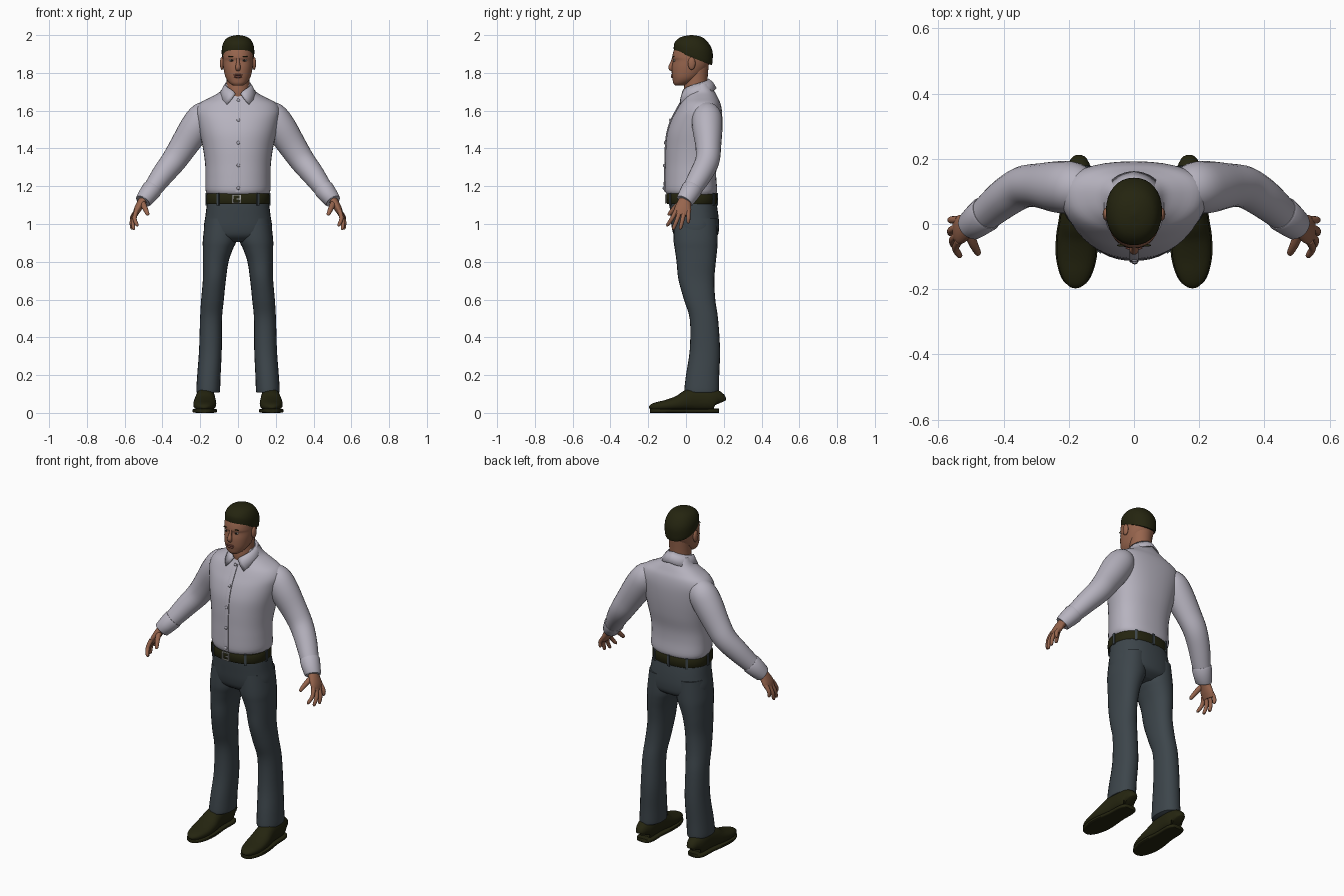
import bpy, bmesh, math
from mathutils import Vector, Matrix
from mathutils.bvhtree import BVHTree

cube = bpy.data.objects.get("Cube")
if cube:
    bpy.data.objects.remove(cube, do_unlink=True)


def material(name, r, g, b):
    m = bpy.data.materials.new(name)
    m.use_nodes = True
    m.diffuse_color = (r, g, b, 1)
    m.node_tree.nodes["Principled BSDF"].inputs["Base Color"].default_value = (r, g, b, 1)
    return m


SKIN = material("brown skin", .31, .13, .075)
OLIVE = material("dark olive", .018, .018, .005)
SHIRT = material("pale lilac grey", .47, .45, .52)
CLOTH = material("slate trousers", .046, .06, .07)
LIPS = material("lips", .2, .07, .05)
WHITE = material("eye white", .5, .47, .43)
DARK = material("iris", .02, .015, .01)
METAL = material("buckle metal", .4, .4, .38)
made = []


def add(name, bm, mat, mirror=False):
    bmesh.ops.recalc_face_normals(bm, faces=bm.faces)
    mesh = bpy.data.meshes.new(name)
    bm.to_mesh(mesh)
    bm.free()
    mesh.materials.append(mat)
    obj = bpy.data.objects.new(name, mesh)
    bpy.context.collection.objects.link(obj)
    if mirror:
        obj.modifiers.new("Mirror", "MIRROR")
    made.append(obj)
    return obj


def refine(rows, n):
    """Catmull-Rom interpolation between the rows."""
    out = []
    for i in range(len(rows) - 1):
        a, b, c, d = (rows[max(0, min(len(rows) - 1, i + k))] for k in (-1, 0, 1, 2))
        for s in range(n):
            t = s / n
            out.append([q + .5 * t * (r - p + t * (2 * p - 5 * q + 4 * r - s2 + t * (3 * (q - r) + s2 - p)))
                        for p, q, r, s2 in zip(a, b, c, d)])
    return out + [list(rows[-1])]


def section(angle, power):
    c, s = math.cos(angle), math.sin(angle)
    return (math.copysign(abs(c) ** (2 / power), c), math.copysign(abs(s) ** (2 / power), s))


def loft(name, rows, mat, mirror=False, flat=False, power=2, widen=0, sides=24, steps=4,
         ref=(0, 1, 0), warp=None):
    """Skin through rows of (x, y, z, radius along ref, radius across)."""
    rows = refine(rows, steps)
    bm = bmesh.new()
    rings = []
    for i, (x, y, z, rw, rn) in enumerate(rows):
        before, after = rows[max(i - 1, 0)], rows[min(i + 1, len(rows) - 1)]
        t = Vector((0, 0, 1)) if flat else (Vector(after[:3]) - Vector(before[:3])).normalized()
        w = Vector(ref)
        w = (w - t * t.dot(w)).normalized()
        n = t.cross(w)
        ring = []
        for k in range(sides):
            c, s = section(math.tau * k / sides, power)
            co = Vector((x, y, z)) + w * rw * c + n * rn * s * (1 + widen * c)
            ring.append(bm.verts.new(warp(co) if warp else co))
        rings.append(ring)
    for a, b in zip(rings, rings[1:]):
        for k in range(sides):
            j = (k + 1) % sides
            bm.faces.new((a[k], a[j], b[j], b[k]))
    bm.faces.new(rings[0])
    bm.faces.new(rings[-1])
    return add(name, bm, mat, mirror)


def stack(spans, x=0):
    """Rows from (z, half width, front y, back y)."""
    return [(x, (f + b) / 2, z, (b - f) / 2, h) for z, h, f, b in spans]


def ball(name, loc, size, mat, mirror=False):
    bm = bmesh.new()
    bmesh.ops.create_uvsphere(bm, u_segments=16, v_segments=10, radius=1,
                              matrix=Matrix.LocRotScale(Vector(loc), None, Vector(size)))
    return add(name, bm, mat, mirror)


def box(name, loc, size, mat, turn=0):
    bm = bmesh.new()
    bmesh.ops.create_cube(bm, size=1, matrix=Matrix.Translation(loc) @ Matrix.Rotation(turn, 4, "Z")
                          @ Matrix.Diagonal((*size, 1)))
    return add(name, bm, mat)


def front_of(obj):
    mesh = obj.data
    tree = BVHTree.FromPolygons([v.co for v in mesh.vertices], [p.vertices for p in mesh.polygons])
    return lambda x, z: tree.ray_cast(Vector((x, -1, z)), Vector((0, 1, 0)))[0].y


# Shirt body, sleeves and cuffs
shirt = loft("shirt_body", stack([
    (1.155, .158, -.1, .158), (1.18, .17, -.112, .165), (1.25, .17, -.112, .16),
    (1.32, .172, -.11, .163), (1.4, .183, -.108, .178), (1.48, .2, -.1, .188),
    (1.55, .215, -.078, .192), (1.6, .222, -.052, .19), (1.64, .2, -.03, .182),
    (1.67, .145, -.012, .168), (1.7, .095, 0, .152), (1.74, .07, .01, .125)]),
    SHIRT, flat=True, power=2.3, widen=.12, sides=40)
loft("sleeves", [
    (.13, .1, 1.6, .05, .05), (.18, .11, 1.572, .077, .077), (.225, .113, 1.51, .08, .083),
    (.29, .118, 1.41, .068, .074), (.34, .113, 1.335, .064, .067), (.395, .08, 1.265, .06, .06),
    (.45, .035, 1.19, .052, .05), (.496, -.002, 1.13, .042, .04)], SHIRT, True)
loft("cuffs", [(.452, .033, 1.187, .05, .048), (.456, .03, 1.182, .056, .054),
               (.5, -.005, 1.125, .047, .044), (.502, -.007, 1.122, .04, .038)], SHIRT, True, steps=2)

# Front placket and buttons
chest = front_of(shirt)
loft("placket", [(0, chest(0, z), z, .005, .014) for z in [1.17 + .035 * i for i in range(15)]],
     SHIRT, power=5, sides=16, steps=2)
for z in (1.19, 1.31, 1.43, 1.55, 1.655):
    ball("button", (.002, chest(0, z) - .006, z), (.009, .005, .009), SHIRT)

# Folded collar with pointed tips
bm = bmesh.new()
previous = None
for i in range(19):
    u = i / 18
    top, low = .2 + (math.pi - .2) * u, .62 + (math.pi - .62) * u
    z = 1.69 + .08 * u ** .6
    edge = [bm.verts.new(co) for co in (
        (.07 * math.sin(top), .048 - .072 * math.cos(top), z),
        (.084 * math.sin((top + low) / 2), .052 - .09 * math.cos((top + low) / 2), z - .018 - .01 * (1 - u)),
        (.102 * math.sin(low), .055 - .107 * math.cos(low), z - .05 - .008 * (1 - u)))]
    if previous:
        for k in (0, 1):
            bm.faces.new((previous[k], edge[k], edge[k + 1], previous[k + 1]))
    previous = edge
collar = add("collar", bm, SHIRT, True)
collar.modifiers["Mirror"].merge_threshold = .002
collar.modifiers.new("Thickness", "SOLIDIFY").thickness = .007

# Neck and head
loft("neck", [(0, .055, 1.65, .06, .065), (0, .052, 1.7, .064, .062), (0, .054, 1.76, .06, .06),
              (0, .06, 1.84, .06, .062)], SKIN, flat=True)
head = loft("head", stack([
    (1.733, .026, -.058, -.01), (1.745, .044, -.067, .02), (1.765, .06, -.071, .055),
    (1.79, .07, -.075, .085), (1.83, .078, -.075, .115), (1.865, .081, -.069, .127),
    (1.885, .081, -.073, .127), (1.93, .077, -.06, .12), (1.97, .055, -.03, .09),
    (1.985, .02, .01, .05)]), SKIN, flat=True, power=2.2, sides=32)
face = front_of(head)
loft("nose", [(0, -.067, 1.883, .006, .007), (0, -.074, 1.855, .008, .009),
              (0, -.08, 1.829, .014, .014), (0, -.073, 1.814, .008, .011)], SKIN, sides=16)
ball("ears", (.085, .03, 1.85), (.011, .02, .034), SKIN, True)
ball("eyes", (.033, face(.033, 1.866) + .001, 1.866), (.014, .005, .006), WHITE, True)
ball("irises", (.033, face(.033, 1.866) - .003, 1.866), (.006, .003, .0055), DARK, True)
ball("eyebrows", (.034, face(.034, 1.887), 1.887), (.019, .004, .003), OLIVE, True)
ball("upper_lip", (0, face(0, 1.788) + .001, 1.789), (.026, .006, .005), LIPS)
ball("lower_lip", (0, face(0, 1.78) + .001, 1.779), (.022, .007, .006), LIPS)


# Close cap, lower at the nape than at the brow
def tilt(co):
    co.z -= .39 * (co.y - .035) * (2 - co.z) / .12
    return co


loft("head_cap", [
    (0, .037, 1.88, .1, .083), (0, .038, 1.9, .103, .086), (0, .039, 1.94, .1, .084),
    (0, .035, 1.975, .076, .068), (0, .032, 1.993, .045, .04), (0, .03, 2, .005, .005)],
    OLIVE, flat=True, power=2.15, sides=32, warp=tilt)

# Hands
loft("palms", [(.48, .008, 1.155, .028, .026), (.51, -.008, 1.115, .036, .023),
               (.533, -.017, 1.075, .045, .019), (.546, -.021, 1.045, .039, .012)], SKIN, True)
fingers = {"index": (-.053, .535, -.096, .988), "middle": (-.031, .553, -.066, .97),
           "ring": (-.009, .562, -.029, .972), "little": (.013, .56, .012, 1.003)}
for label, (y, tx, ty, tz) in fingers.items():
    loft(label + "_fingers", [
        (.538, y, 1.07, .012, .012), ((.56 + tx) / 2, (y + ty) / 2, (1.07 + tz) / 2, .011, .011),
        (tx, ty, tz + .008, .009, .009), (tx - .001, ty, tz, .003, .003)], SKIN, True, sides=12)
loft("thumbs", [(.508, -.022, 1.115, .016, .017), (.493, -.06, 1.085, .013, .014),
                (.479, -.088, 1.053, .01, .01), (.476, -.093, 1.046, .003, .003)], SKIN, True, sides=12)

# Trousers
loft("trouser_hips", stack([
    (1.15, .155, -.088, .152), (1.1, .165, -.087, .163), (1.04, .173, -.082, .172),
    (.98, .181, -.075, .175), (.935, .17, -.06, .165), (.905, .11, -.02, .12)]),
    CLOTH, flat=True, power=2.4, sides=32)
loft("trouser_legs", [
    (.088, .05, 1.03, .115, .085), (.096, .051, .92, .117, .09), (.107, .053, .865, .112, .079),
    (.118, .054, .8, .104, .068), (.125, .055, .706, .095, .061), (.135, .072, .6, .083, .06),
    (.143, .095, .495, .075, .058), (.146, .1, .335, .08, .06), (.154, .088, .2, .088, .062),
    (.158, .083, .12, .092, .063), (.158, .083, .108, .088, .059)],
    CLOTH, True, flat=True, power=2.2)

# Belt, loops and buckle
loft("belt", stack([(1.106, .162, -.096, .158), (1.11, .168, -.102, .165),
                    (1.156, .166, -.104, .165), (1.16, .16, -.097, .158)]),
     OLIVE, flat=True, power=2.4, sides=48, steps=2)
for degrees in (35, 90, 145, 180, 215, 270, 325):
    a = math.radians(degrees)
    c, s = section(a, 2.4)
    box("belt_loop", (.168 * s, .031 - .135 * c, 1.132), (.014, .008, .066), CLOTH, a)
for side in (-1, 1):
    box("buckle_side", (side * .02 - .008, -.107, 1.133), (.006, .008, .046), METAL)
    box("buckle_rail", (-.008, -.107, 1.133 + side * .021), (.044, .008, .005), METAL)
box("buckle_pin", (.002, -.108, 1.133), (.022, .006, .005), METAL)

# Shoes: (y, half width, height)
outline = [(-.189, .012, .03), (-.18, .032, .046), (-.15, .049, .058), (-.1, .061, .07),
           (-.04, .062, .092), (.01, .056, .122), (.06, .051, .136), (.13, .05, .13),
           (.165, .04, .115), (.174, .026, .09)]
loft("shoe_uppers", [(.174 - .03 * y, y, h / 2 + .005, w * .97, h / 2 - .005) for y, w, h in outline],
     OLIVE, True, power=2.3, ref=(1, 0, 0))
loft("shoe_soles", [(.174 - .03 * y, y * 1.005, .011, w * 1.03, .011) for y, w, h in outline],
     OLIVE, True, power=5, ref=(1, 0, 0))

# Smooth shading with crisp edges
bpy.ops.object.select_all(action="DESELECT")
for obj in made:
    obj.select_set(True)
bpy.context.view_layer.objects.active = made[0]
bpy.ops.object.shade_smooth_by_angle(angle=math.radians(45))
